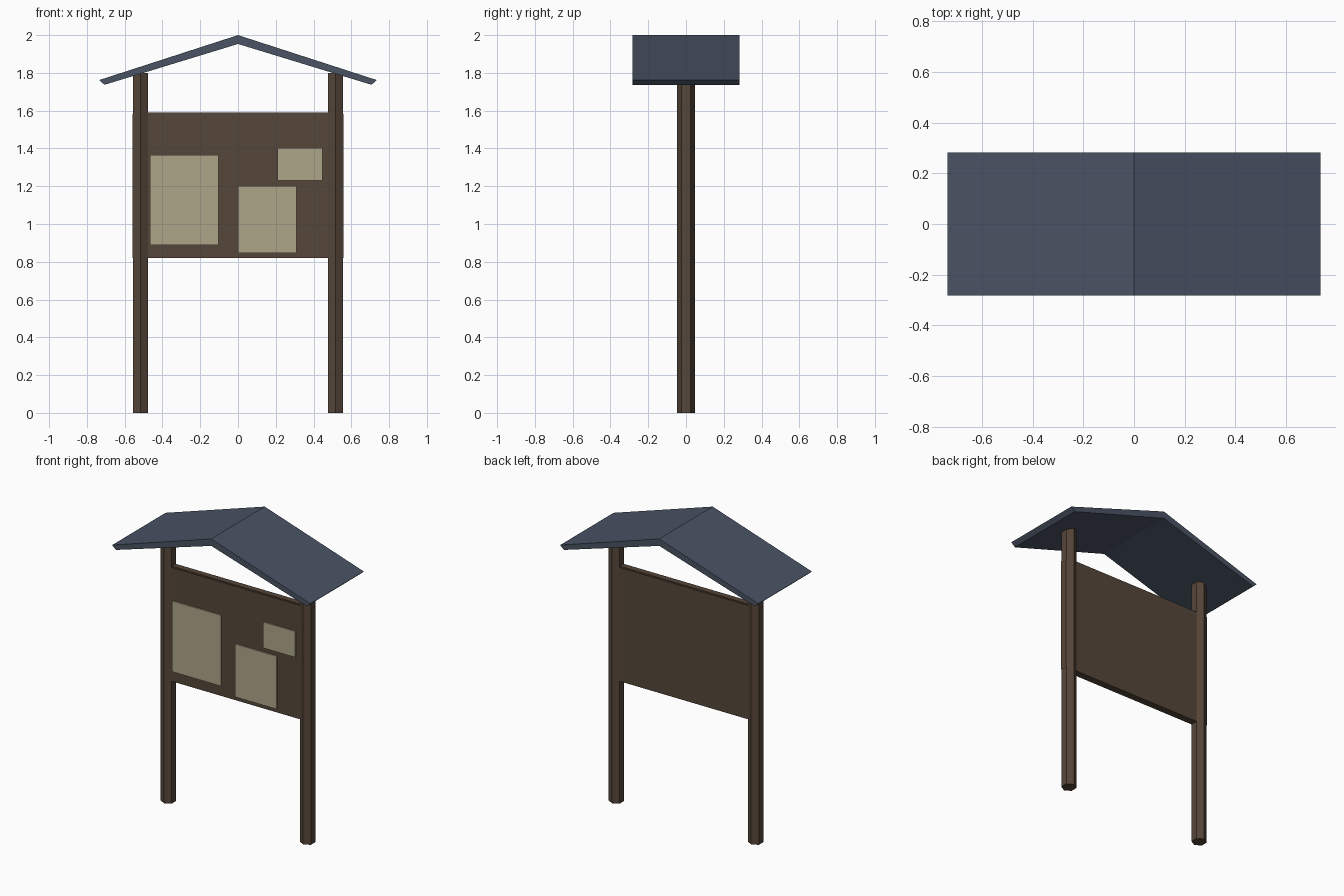
import bpy, bmesh, math
from mathutils import Matrix

if "Cube" in bpy.data.objects:
    bpy.data.objects.remove(bpy.data.objects["Cube"])


def material(name, rgb):
    m = bpy.data.materials.new(name)
    m.diffuse_color = (*rgb, 1.0)
    m.use_nodes = True
    m.node_tree.nodes["Principled BSDF"].inputs["Base Color"].default_value = m.diffuse_color
    return m


WOOD = material("dark_wood", (0.092, 0.061, 0.041))
PAPER = material("aged_paper", (0.429, 0.381, 0.254))
SLATE = material("slate_blue", (0.067, 0.087, 0.127))


def finish(name, bm, mat):
    bmesh.ops.recalc_face_normals(bm, faces=bm.faces)
    mesh = bpy.data.meshes.new(name)
    bm.to_mesh(mesh)
    bm.free()
    mesh.materials.append(mat)
    ob = bpy.data.objects.new(name, mesh)
    bpy.context.collection.objects.link(ob)
    return ob


def box(name, x, y, z, mat):
    bm = bmesh.new()
    bmesh.ops.create_cube(bm, size=1.0)
    for v in bm.verts:
        v.co = [lo if c < 0 else hi for c, (lo, hi) in zip(v.co, (x, y, z))]
    return finish(name, bm, mat)


# Hexagonal posts, a corner facing front and back
POST_H, POST_R, POST_X = 1.80, 0.047, 0.516
for side, x in (("left", -POST_X), ("right", POST_X)):
    bm = bmesh.new()
    bmesh.ops.create_cone(bm, cap_ends=True, segments=6, radius1=POST_R, radius2=POST_R, depth=POST_H)
    # turn so that a corner lies on the y axis
    v = bm.verts[:][0].co
    turn = math.pi / 2 - math.atan2(v.y, v.x)
    bmesh.ops.transform(bm, verts=bm.verts,
                        matrix=Matrix.Translation((x, 0, POST_H / 2)) @ Matrix.Rotation(turn, 4, "Z"))
    finish(side + "_post", bm, WOOD)

# Notice panel with a thin strip along its top
box("panel", (-0.5575, 0.5575), (-0.024, 0.024), (0.82, 1.582), WOOD)
box("panel_top_strip", (-0.49, 0.49), (-0.02, 0.02), (1.58, 1.59), WOOD)

# Paper notices pinned to the front
notices = {
    "large_notice": ((-0.467, -0.104), (0.89, 1.364)),
    "medium_notice": ((0.0, 0.31), (0.846, 1.20)),
    "small_notice": ((0.208, 0.447), (1.23, 1.403)),
}
for name, (x, z) in notices.items():
    box(name, x, (-0.033, -0.0235), z, PAPER)

# Gabled roof: chevron profile extruded from front to back
profile = [(-0.735, 1.762), (0, 2.0), (0.735, 1.762), (0.707, 1.737), (0, 1.953), (-0.707, 1.737)]
bm = bmesh.new()
front = [bm.verts.new((x, -0.283, z)) for x, z in profile]
back = [bm.verts.new((x, 0.283, z)) for x, z in profile]
for i in range(6):
    j = (i + 1) % 6
    bm.faces.new((front[i], front[j], back[j], back[i]))
for ring in (front, back):
    bm.faces.new((ring[0], ring[1], ring[4], ring[5]))
    bm.faces.new((ring[1], ring[2], ring[3], ring[4]))
finish("roof", bm, SLATE)
